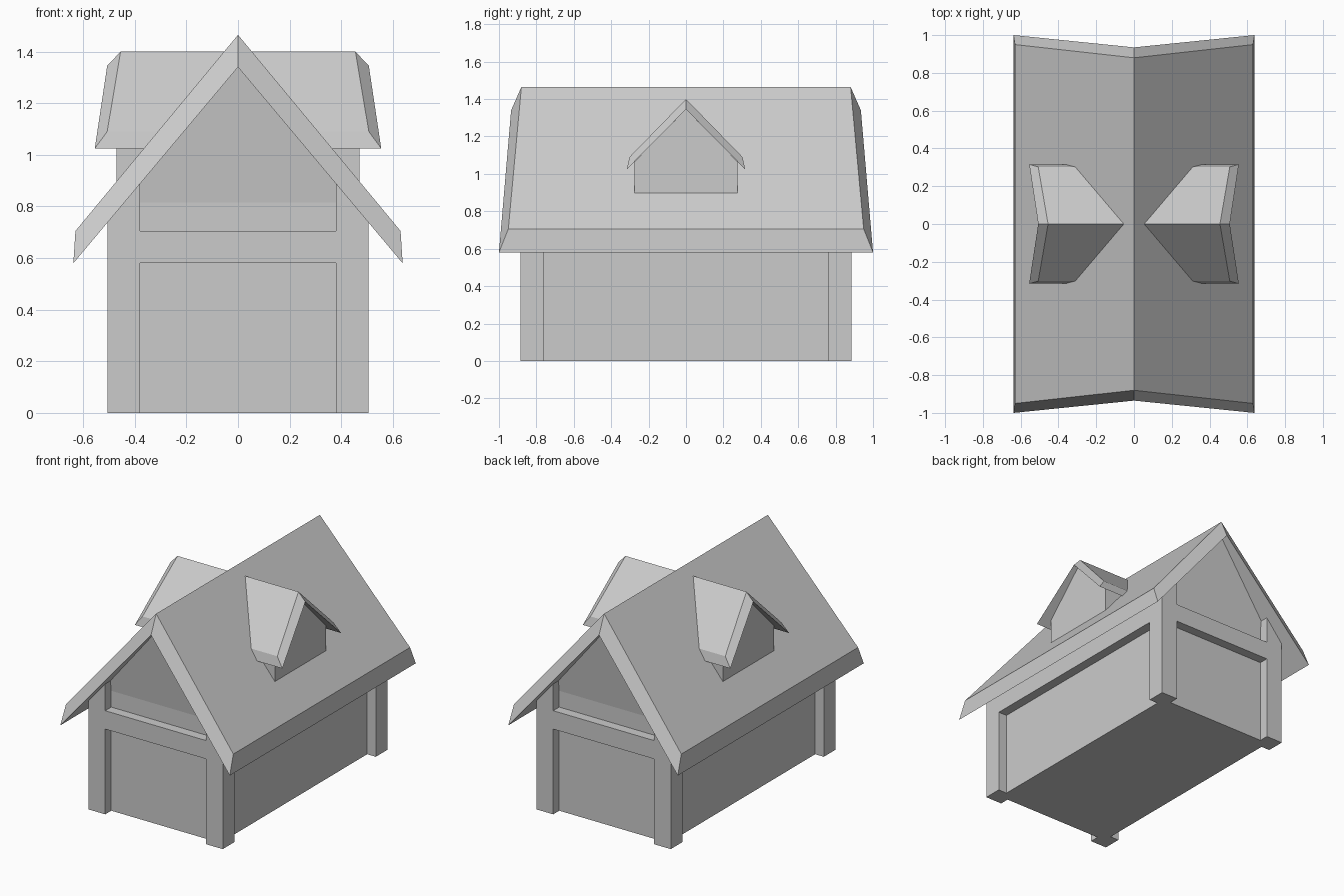
import bpy, bmesh

if "Cube" in bpy.data.objects:
    bpy.data.objects.remove(bpy.data.objects["Cube"])

SLOPE = 0.76 / 0.63                      # main roof pitch


def soffit(x):                           # underside of main roof
    return 1.34 - x * 0.76 / 0.638


def loft(name, a, b, mirror="", open_last=False):
    """Join two matching rings into a capped solid, optionally mirrored on X / Y.
    open_last leaves out the strip lying on the mirror plane."""
    bm = bmesh.new()
    va = [bm.verts.new(p) for p in a]
    vb = [bm.verts.new(p) for p in b]
    n = len(a)
    bm.faces.new(va)
    bm.faces.new(vb[::-1])
    for i in range(n - 1 if open_last else n):
        j = (i + 1) % n
        bm.faces.new((va[i], vb[i], vb[j], va[j]))
    bmesh.ops.recalc_face_normals(bm, faces=bm.faces)
    me = bpy.data.meshes.new(name)
    bm.to_mesh(me)
    bm.free()
    ob = bpy.data.objects.new(name, me)
    bpy.context.collection.objects.link(ob)
    if mirror:
        m = ob.modifiers.new("Mirror", 'MIRROR')
        m.use_axis = ("X" in mirror, "Y" in mirror, False)
        m.merge_threshold = 0.0005
    return ob


def box(name, lo, hi, mirror=""):
    ring = [(lo[0], lo[1]), (hi[0], lo[1]), (hi[0], hi[1]), (lo[0], hi[1])]
    return loft(name, [(x, y, lo[2]) for x, y in ring],
                [(x, y, hi[2]) for x, y in ring], mirror)


# Recessed walls and outward-leaning gables
W, D = 0.44, 0.82
box("walls", (-W, -D, 0), (W, D, soffit(W)))
gable = [(-W, D, soffit(W)), (W, D, soffit(W)), (0, 0.885, 1.34)]
loft("gables", [(x, -y, z) for x, y, z in gable], gable)

# Corner posts, tops cut to the roof slope
foot = [(0.38, 0.76), (0.505, 0.76), (0.505, 0.885), (0.38, 0.885)]
loft("corner_posts", [(x, y, 0) for x, y in foot],
     [(x, y, soffit(x)) for x, y in foot], "XY")

# Beams between the posts
box("end_beams", (-0.38, 0.76, 0.58), (0.38, 0.885, 0.705), "Y")
box("side_beams", (0.38, -0.76, 0.58), (0.505, 0.76, 0.705), "X")

# Main roof half with flared ends
roof = [(0, 0.88, 1.465), (0.63, 0.95, 0.705), (0.638, 1.0, 0.58), (0, 0.935, 1.34)]
loft("main_roof", [(x, -y, z) for x, y, z in roof], roof, "X", True)


def into_roof(points):                   # back ring sunk just inside the main roof
    return [((1.465 - z) / SLOPE - 0.03, y, z) for x, y, z in points]


# Dormers on both slopes
d_roof = [(0.455, 0, 1.40), (0.507, 0.302, 1.09), (0.555, 0.316, 1.025), (0.507, 0, 1.345)]
loft("dormer_roofs", d_roof, into_roof(d_roof), "XY", True)
d_wall = [(0.47, 0, 1.345), (0.47, 0.275, 1.066), (0.47, 0.275, 0.88), (0.47, 0, 0.88)]
loft("dormer_walls", d_wall, into_roof(d_wall), "XY", True)
